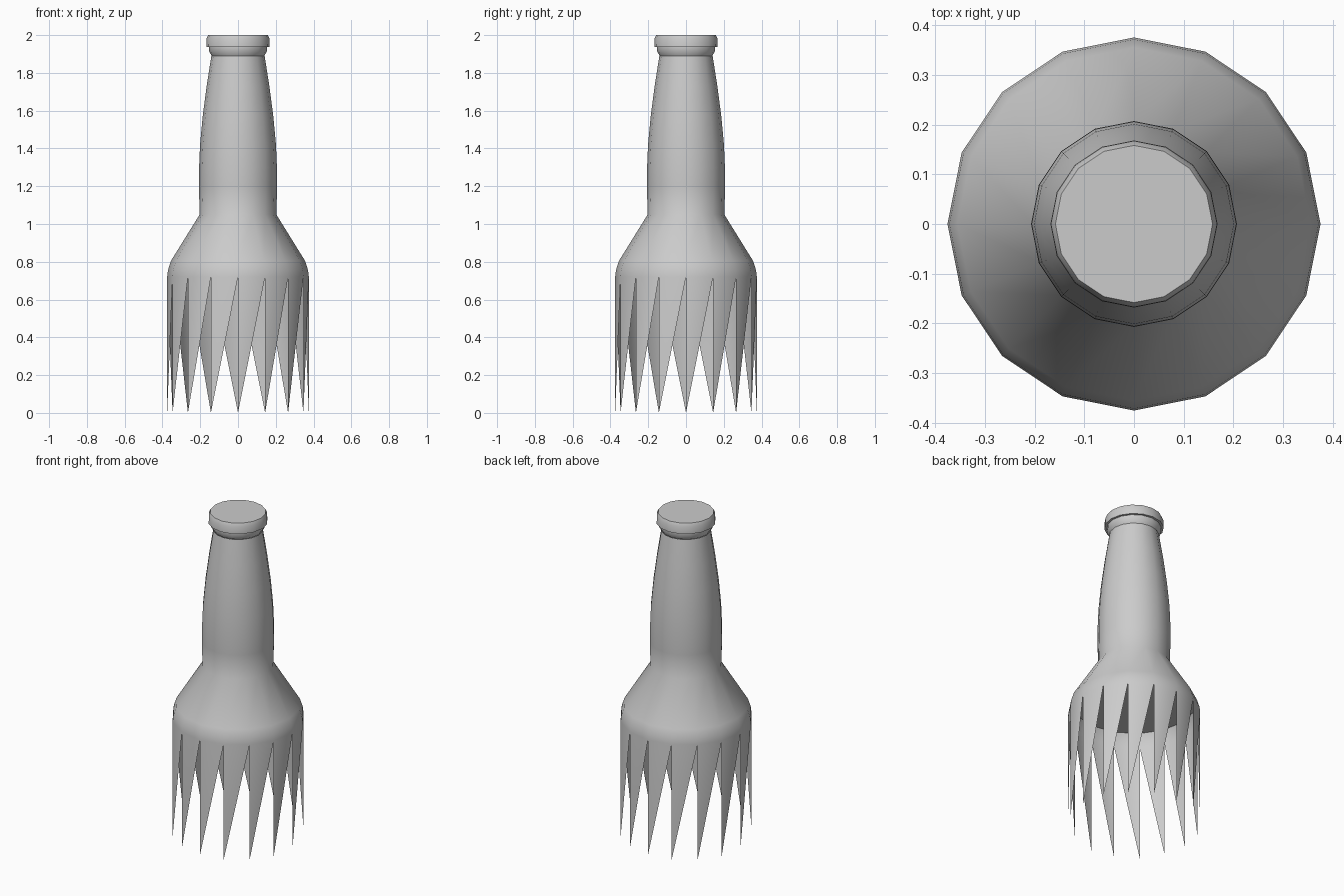
import bpy, bmesh, math

if "Cube" in bpy.data.objects:
    bpy.data.objects.remove(bpy.data.objects["Cube"])

N = 16


def ring(bm, r, z):
    return [bm.verts.new((r * math.cos(2 * math.pi * i / N),
                          r * math.sin(2 * math.pi * i / N), z)) for i in range(N)]


def lathe(bm, profile):
    """Revolve (radius, z) points listed bottom to top; returns the rings."""
    rings = [ring(bm, r, z) for r, z in profile]
    for a, b in zip(rings, rings[1:]):
        for i in range(N):
            j = (i + 1) % N
            bm.faces.new((a[i], a[j], b[j], b[i]))
    return rings


def finish(bm, name):
    mesh = bpy.data.meshes.new(name)
    bm.to_mesh(mesh)
    bm.free()
    obj = bpy.data.objects.new(name, mesh)
    bpy.context.collection.objects.link(obj)
    bpy.ops.object.select_all(action='DESELECT')
    obj.select_set(True)
    bpy.context.view_layer.objects.active = obj
    bpy.ops.object.shade_smooth_by_angle(angle=math.radians(40))
    return obj


# Broken glass body: shoulder and neck, with jagged shards hanging below
bm = bmesh.new()
rings = lathe(bm, [(0.375, 0.72), (0.371, 0.755), (0.355, 0.805), (0.203, 1.05),
                   (0.207, 1.2), (0.206, 1.3), (0.201, 1.42), (0.187, 1.57),
                   (0.166, 1.73), (0.141, 1.89)])
rim = rings[0]
tips = ring(bm, 0.375, 0.0)
for i in range(N):
    bm.faces.new((rim[i], tips[i], rim[(i + 1) % N]))
finish(bm, "bottle_body")

# Flat inner surface closing the shoulder
bm = bmesh.new()
bm.faces.new(list(reversed(ring(bm, 0.355, 0.803))))
finish(bm, "inner_cap")

# Lip: collar under a bevelled closed top
bm = bmesh.new()
rings = lathe(bm, [(0.139, 1.89), (0.154, 1.915), (0.154, 1.937), (0.168, 1.937),
                   (0.167, 1.98), (0.158, 2.0)])
bm.faces.new(rings[-1])
finish(bm, "bottle_lip")
